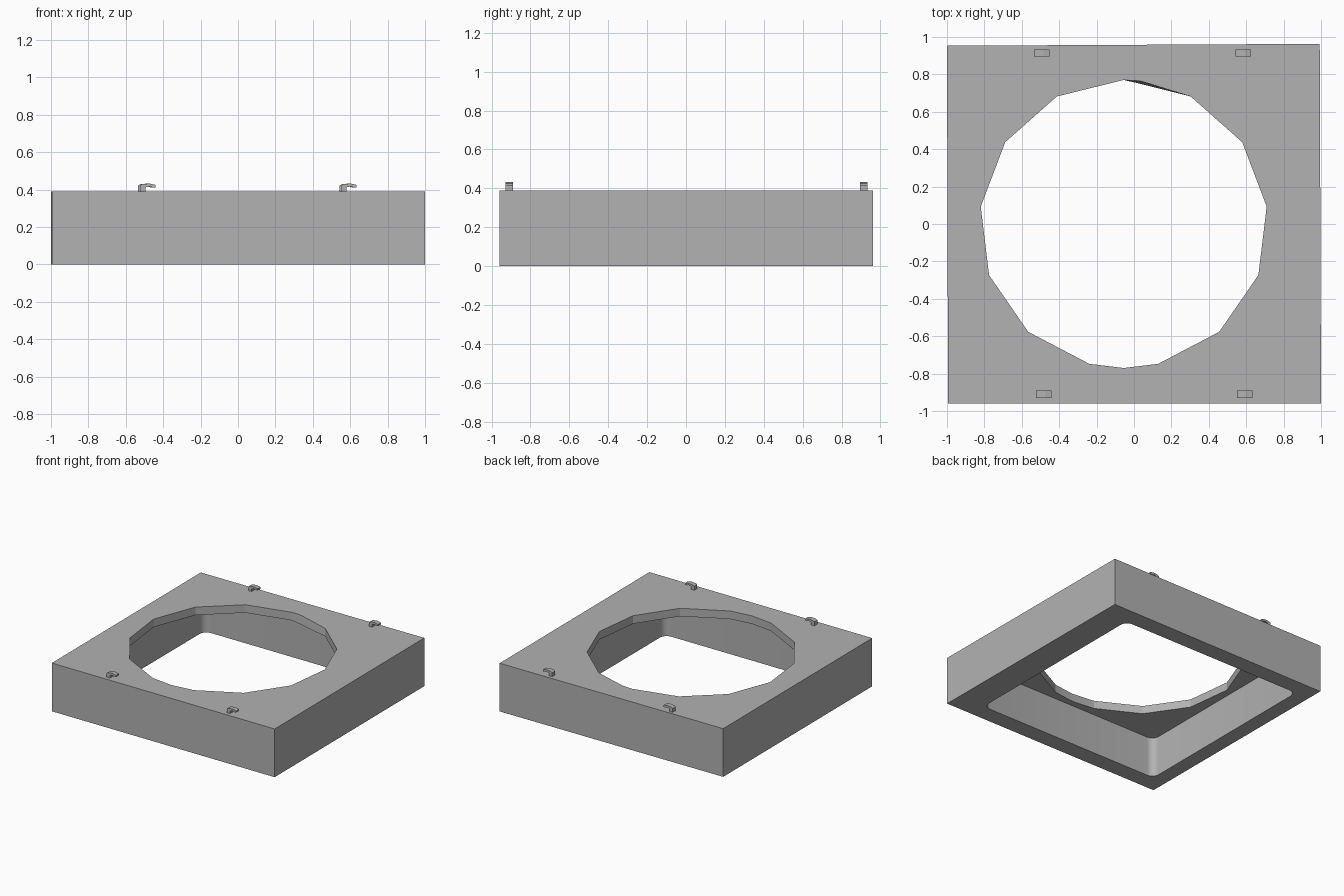
import bpy, bmesh, math
from mathutils import Vector

if "Cube" in bpy.data.objects:
    bpy.data.objects.remove(bpy.data.objects["Cube"])

grey = bpy.data.materials.new("grey plastic")
grey.diffuse_color = (0.445, 0.445, 0.445, 1)
grey.use_nodes = True
grey.node_tree.nodes["Principled BSDF"].inputs["Base Color"].default_value = grey.diffuse_color

TOP, CEILING = 0.39, 0.325      # top surface and underside of the top plate
CX = -0.055                     # centre of the opening


def finish(bm, name):
    bmesh.ops.recalc_face_normals(bm, faces=bm.faces[:])
    mesh = bpy.data.meshes.new(name)
    bm.to_mesh(mesh)
    bm.free()
    mesh.materials.append(grey)
    obj = bpy.data.objects.new(name, mesh)
    bpy.context.collection.objects.link(obj)
    return obj


def ring(bm, points, z):
    verts = [bm.verts.new((x, y, z)) for x, y in points]
    return verts, [bm.edges.new((v, verts[i - 1])) for i, v in enumerate(verts)]


def wall(bm, a, b):
    for i in range(len(a)):
        bm.faces.new((a[i - 1], a[i], b[i], b[i - 1]))


# Outlines: slightly skewed outer square, rounded recess, 13-sided opening
outer = [(-0.994, -0.96), (1, -0.96), (0.993, 0.963), (-1, 0.953)]

HALF, R = 0.82, 0.06
recess = []
for k, (sx, sy) in enumerate([(1, 1), (-1, 1), (-1, -1), (1, -1)]):
    for j in range(7):
        a = math.radians(90 * k + 15 * j)
        recess.append((CX + sx * (HALF - R) + R * math.cos(a),
                       sy * (HALF - R) + R * math.sin(a)))

angles = [90 + 360 / 13 * i for i in range(13)] + [270, 443.5]
hole = [(CX + 0.77 * math.cos(math.radians(a)), 0.77 * math.sin(math.radians(a)))
        for a in sorted(angles)]
hole_low = hole[:-1] + [(hole[-1][0], 0.75)]

# Frame: open-bottomed box with a many-sided opening in its top plate
bm = bmesh.new()
out_low, e_out_low = ring(bm, outer, 0)
out_top, e_out_top = ring(bm, outer, TOP)
rec_low, e_rec_low = ring(bm, recess, 0)
rec_top, e_rec_top = ring(bm, recess, CEILING)
hol_low, e_hol_low = ring(bm, hole_low, CEILING)
hol_top, e_hol_top = ring(bm, hole, TOP)
for edges, nz in ((e_out_low + e_rec_low, -1), (e_rec_top + e_hol_low, -1),
                  (e_out_top + e_hol_top, 1)):
    bmesh.ops.triangle_fill(bm, use_beauty=True, use_dissolve=False,
                            edges=edges, normal=Vector((0, 0, nz)))
wall(bm, out_low, out_top)
wall(bm, rec_low, rec_top)
wall(bm, hol_low, hol_top)
frame = finish(bm, "frame")
bpy.context.view_layer.objects.active = frame
frame.select_set(True)
bpy.ops.object.shade_smooth_by_angle(angle=math.radians(20))

# Clips: small hooks standing on the front and back edges
hook = [(0, -0.005), (0, 0.032), (0.012, 0.039), (0.05, 0.043), (0.083, 0.036),
        (0.083, 0.022), (0.068, 0.022), (0.05, 0.028), (0.03, 0.022), (0.03, -0.005)]
for name, x, y in (("front_left_clip", -0.525, -0.91), ("front_right_clip", 0.55, -0.91),
                   ("back_left_clip", -0.535, 0.915), ("back_right_clip", 0.543, 0.915)):
    bm = bmesh.new()
    near = [bm.verts.new((x + px, y - 0.019, TOP + pz)) for px, pz in hook]
    far = [bm.verts.new((x + px, y + 0.019, TOP + pz)) for px, pz in hook]
    wall(bm, near, far)
    bm.faces.new(near)
    bm.faces.new(far[::-1])
    finish(bm, name)
